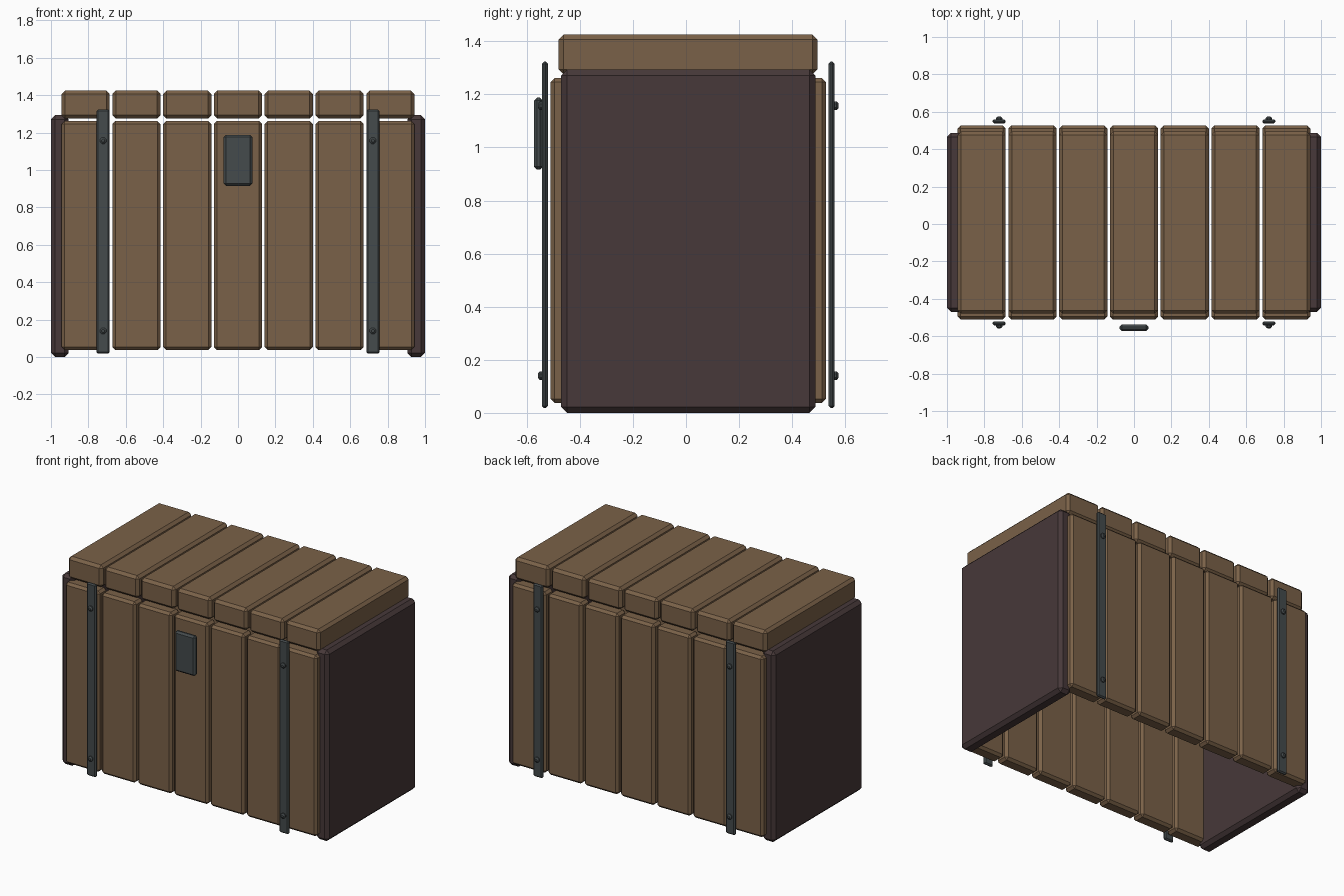
import bpy, bmesh, math
from mathutils import Matrix

if "Cube" in bpy.data.objects:
    bpy.data.objects.remove(bpy.data.objects["Cube"])


def material(name, rgb):
    m = bpy.data.materials.new(name)
    m.diffuse_color = (*rgb, 1)
    m.use_nodes = True
    m.node_tree.nodes["Principled BSDF"].inputs["Base Color"].default_value = m.diffuse_color
    return m


WOOD = material("brown_wood", (0.195, 0.120, 0.065))
DARK = material("dark_end_wood", (0.063, 0.040, 0.041))
IRON = material("grey_iron", (0.058, 0.069, 0.072))


def finish(name, bm, mat):
    bmesh.ops.recalc_face_normals(bm, faces=bm.faces)
    me = bpy.data.meshes.new(name)
    bm.to_mesh(me)
    bm.free()
    me.materials.append(mat)
    ob = bpy.data.objects.new(name, me)
    bpy.context.collection.objects.link(ob)
    return ob


def box(name, x, y, z, bevel, mat):
    """Chamfered box from (min, max) ranges."""
    bm = bmesh.new()
    bmesh.ops.create_cube(bm, size=1)
    for v in bm.verts:
        for i, (lo, hi) in enumerate((x, y, z)):
            v.co[i] = lo if v.co[i] < 0 else hi
    bmesh.ops.bevel(bm, geom=bm.edges[:], offset=bevel, segments=1,
                    affect='EDGES', profile=0.5)
    return finish(name, bm, mat)


def rivet(name, x, y, z, side):
    """Domed low-poly rivet pointing along side * y, y is its base."""
    bm = bmesh.new()
    rings = []
    for r, d in ((0.018, 0.0), (0.018, 0.009), (0.009, 0.016)):
        rings.append([bm.verts.new((x + r * math.cos(a), y + side * d, z + r * math.sin(a)))
                      for a in (math.tau * (k + 0.5) / 8 for k in range(8))])
    for a, b in zip(rings, rings[1:]):
        for k in range(8):
            n = (k + 1) % 8
            bm.faces.new((a[k], a[n], b[n], b[k]))
    bm.faces.new(rings[0])
    bm.faces.new(rings[-1])
    finish(name, bm, IRON)


CY = 0.0085  # body centre in y

# Dark end panels
for s, tag in ((-1, "left"), (1, "right")):
    box(f"{tag}_end_panel", sorted((s * 0.905, s)), (CY - 0.479, CY + 0.479),
        (0.0, 1.293), 0.022, DARK)

# Seven planks on the front, back and lid
for i in range(7):
    c = (i - 3) * 0.2714
    x = (c - 0.1285, c + 0.1285)
    box(f"lid_plank_{i + 1}", x, (CY - 0.488, CY + 0.486), (1.275, 1.425), 0.018, WOOD)
    box(f"front_plank_{i + 1}", x, (CY - 0.519, CY - 0.425), (0.037, 1.262), 0.016, WOOD)
    box(f"back_plank_{i + 1}", x, (CY + 0.425, CY + 0.519), (0.037, 1.262), 0.016, WOOD)

# Iron straps with rivets, front and back
for s, face in ((-1, "front"), (1, "back")):
    for sx, tag in ((-1, "left"), (1, "right")):
        x = sx * 0.721
        outer = CY + s * 0.551
        box(f"{face}_{tag}_strap", (x - 0.035, x + 0.035),
            sorted((outer - s * 0.022, outer)), (0.018, 1.323), 0.008, IRON)
        for z, pos in ((0.14, "lower"), (1.157, "upper")):
            rivet(f"{face}_{tag}_{pos}_rivet", x, outer - s * 0.001, z, s)

# Lock plate
box("lock_plate", (-0.077, 0.077), (-0.573, -0.538), (0.916, 1.188), 0.012, IRON)
